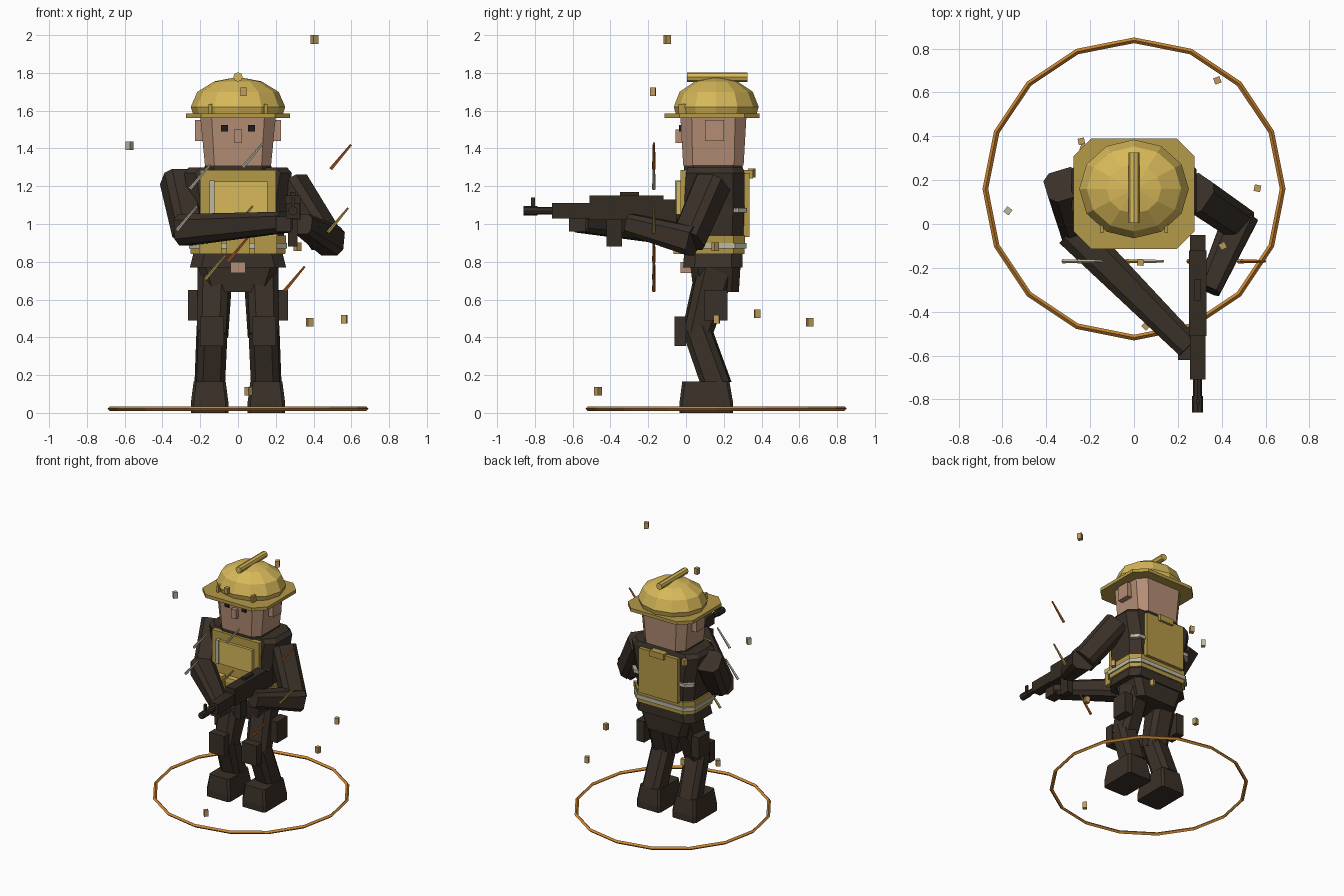
import bpy, bmesh
from math import pi, sin, cos
from mathutils import Vector, Matrix

if "Cube" in bpy.data.objects:
    bpy.data.objects.remove(bpy.data.objects["Cube"])


def material(name, r, g, b):
    m = bpy.data.materials.new(name)
    m.use_nodes = True
    m.diffuse_color = (r, g, b, 1)
    bsdf = m.node_tree.nodes["Principled BSDF"]
    bsdf.inputs["Base Color"].default_value = (r, g, b, 1)
    bsdf.inputs["Roughness"].default_value = 0.8
    return m


YELLOW = material("yellow", .68, .48, .10)
DULL = material("dull yellow", .46, .32, .065)
DARK = material("dark brown", .042, .030, .021)
GUN = material("gun brown", .034, .025, .017)
SKIN = material("skin", .46, .27, .18)
CREAM = material("cream", .50, .48, .36)
ORANGE = material("orange", .62, .24, .03)
RUST = material("rust", .42, .12, .02)
TAN = material("tan", .52, .33, .11)
BLACK = material("near black", .015, .012, .01)


def finish(name, bm, mat):
    bmesh.ops.recalc_face_normals(bm, faces=bm.faces[:])
    me = bpy.data.meshes.new(name)
    bm.to_mesh(me)
    bm.free()
    me.materials.append(mat)
    ob = bpy.data.objects.new(name, me)
    bpy.context.scene.collection.objects.link(ob)
    return ob


def loft(name, mat, rings):
    """Join equal-length loops of points and cap both ends."""
    bm = bmesh.new()
    loops = [[bm.verts.new(p) for p in ring] for ring in rings]
    n = len(loops[0])
    for a, b in zip(loops, loops[1:]):
        for i in range(n):
            j = (i + 1) % n
            bm.faces.new((a[i], a[j], b[j], b[i]))
    bm.faces.new(loops[0])
    bm.faces.new(loops[-1])
    return finish(name, bm, mat)


def octagon(hx, hy, c, d=None):
    d = d or c
    return [(hx, -hy + d), (hx, hy - d), (hx - c, hy), (c - hx, hy),
            (-hx, hy - d), (-hx, d - hy), (c - hx, -hy), (hx - c, -hy)]


def prism(name, mat, *levels):
    """Upright chamfered block; each level is z, half x, front y, back y, chamfer."""
    rings = []
    for z, hx, y0, y1, c in levels:
        rings.append([(x, y + (y0 + y1) / 2, z) for x, y in octagon(hx, (y1 - y0) / 2, c)])
    return loft(name, mat, rings)


def limb(name, mat, a, b, wa, wb, da=None, db=None):
    """Chamfered bar from a to b; w is half width, d half depth."""
    a, b = Vector(a), Vector(b)
    q = (b - a).to_track_quat('Z', 'Y')
    rings = []
    for p, w, d in ((a, wa, da or wa), (b, wb, db or wb)):
        rings.append([p + q @ Vector((x, y, 0)) for x, y in octagon(w, d, w * .4)])
    return loft(name, mat, rings)


def box(name, mat, x, y, z):
    """Box from (low, high) pairs."""
    bm = bmesh.new()
    bmesh.ops.create_cube(bm, size=1)
    for v in bm.verts:
        v.co = [(lo + hi) / 2 + c * (hi - lo) for c, (lo, hi) in zip(v.co, (x, y, z))]
    return finish(name, bm, mat)


def rod(name, mat, a, b, r, sides, r2=None):
    a, b = Vector(a), Vector(b)
    bm = bmesh.new()
    bmesh.ops.create_cone(bm, cap_ends=True, segments=sides, radius1=r,
                          radius2=r if r2 is None else r2, depth=(b - a).length)
    q = (b - a).to_track_quat('Z', 'Y')
    bm.transform(Matrix.Translation((a + b) / 2) @ q.to_matrix().to_4x4())
    return finish(name, bm, mat)


# Helmet: faceted dome, cut-corner brim, crest and clips
dome = [(.235, 1.575), (.25, 1.62), (.215, 1.70), (.125, 1.755), (.02, 1.775)]
loft("helmet_dome", YELLOW,
     [[(r * cos(i * pi / 6), .16 + r * .9 * sin(i * pi / 6), z) for i in range(12)]
      for r, z in dome])
prism("helmet_brim", DULL, (1.56, .275, -.115, .39, .08), (1.585, .275, -.115, .39, .08))
rod("helmet_crest", YELLOW, (0, .005, 1.778), (0, .325, 1.778), .025, 8)

# Head
prism("head", SKIN, (1.31, .175, -.015, .305, .05), (1.57, .20, -.03, .32, .06))
prism("collar", DARK, (1.27, .18, -.01, .30, .05), (1.315, .175, -.01, .30, .05))
box("nose", SKIN, (-.02, .02), (-.055, 0), (1.43, 1.50))
for side, s in (("left", 1), ("right", -1)):
    def mx(lo, hi):
        return tuple(sorted((s * lo, s * hi)))

    box(side + "_eye", BLACK, mx(.053, .09), (-.036, -.02), (1.49, 1.525))
    box(side + "_ear", SKIN, mx(.18, .228), (.10, .20), (1.44, 1.55))
    box(side + "_helmet_clip", DULL, mx(.138, .155), (-.04, .0), (1.575, 1.635))

    # Legs
    limb(side + "_thigh", DARK, (s * .12, .165, .79), (s * .135, .055, .41),
         .085, .078, .10, .075)
    limb(side + "_shin", DARK, (s * .137, .055, .45), (s * .15, .165, .14),
         .078, .076, .072, .075)
    boot = prism(side + "_boot", DARK, (0, .10, -.035, .25, .015),
                 (.05, .10, -.035, .25, .015), (.165, .085, -.02, .23, .015))
    boot.location.x = s * .15
    box(side + "_knee_pad", DARK, mx(.075, .20), (-.062, .0), (.355, .51))
    box(side + "_thigh_pouch", DARK, mx(.20, .265), (.095, .22), (.49, .65))

# Torso, coat hem and pelvis
prism("torso", DARK, (.84, .235, -.01, .30, .06), (1.10, .255, -.01, .31, .06),
      (1.27, .285, .0, .31, .06), (1.30, .26, .01, .30, .06))
prism("coat_hem", DARK, (.77, .255, -.015, .30, .06), (.85, .235, -.01, .30, .06))
prism("pelvis", DARK, (.64, .17, .04, .28, .04), (.80, .22, .02, .29, .04))
box("belt_buckle", SKIN, (-.04, .04), (-.03, .03), (.74, .80))

# Coat trim, vest and pouches
prism("coat_band", DULL, (.84, .25, -.025, .31, .06), (.94, .255, -.025, .312, .06))
prism("reflective_belt", CREAM, (.87, .26, -.034, .32, .06), (.90, .26, -.034, .32, .06))
prism("back_reflector", CREAM, (1.06, .262, .22, .322, .045), (1.085, .262, .22, .322, .045))
box("vest_panel", DULL, (-.20, .20), (-.03, .02), (.93, 1.285))
box("chest_pocket", YELLOW, (-.15, .155), (-.05, -.01), (1.05, 1.225))
box("vest_strap", CREAM, (-.15, -.125), (-.058, -.02), (1.05, 1.23))
for i in (-1, 0, 1):
    x = i * .147
    box(f"belt_pouch_{i + 2}", DULL, (x - .06, x + .06), (-.065, 0), (.84, .95))
    box(f"belt_pouch_flap_{i + 2}", YELLOW, (x - .062, x + .062), (-.07, 0), (.94, .97))
box("back_pack", DULL, (-.165, .165), (.29, .337), (.93, 1.27))
box("back_pack_cap", DULL, (-.06, .06), (.30, .355), (1.24, 1.285))

# Arms
limb("right_upper_arm", DARK, (-.32, .18, 1.24), (-.26, -.02, .96), .085, .08)
limb("right_forearm", DARK, (-.28, -.03, .97), (.25, -.56, 1.01), .083, .058, .083, .055)
box("right_hand", DARK, (.20, .28), (-.62, -.51), (.96, 1.04))
limb("left_upper_arm", DARK, (.28, .14, 1.21), (.47, .01, .91), .085, .08)
limb("left_forearm", DARK, (.49, .04, .91), (.34, -.30, 1.0), .078, .055)

# Rifle
box("rifle_receiver", GUN, (.25, .33), (-.51, -.12), (1.02, 1.15))
box("rifle_stock", GUN, (.255, .325), (-.13, -.05), (1.0, 1.13))
box("rifle_handguard", GUN, (.255, .327), (-.71, -.50), (1.03, 1.11))
box("rifle_magazine", GUN, (.265, .315), (-.42, -.34), (.88, 1.03))
box("rifle_sight", GUN, (.275, .305), (-.35, -.25), (1.14, 1.17))
rod("rifle_barrel", GUN, (.29, -.80, 1.07), (.29, -.70, 1.07), .02, 8)
rod("rifle_muzzle", GUN, (.29, -.86, 1.07), (.29, -.785, 1.07), .025, 8)
box("rifle_front_sight", GUN, (.282, .298), (-.82, -.80), (1.08, 1.14))

# Ground ring
loops = [[((.678 + .013 * cos(t * pi / 2)) * sin(i * pi / 8),
           .16 + (.678 + .013 * cos(t * pi / 2)) * cos(i * pi / 8),
           .022 + .013 * sin(t * pi / 2)) for i in range(16)] for t in range(4)]
bm = bmesh.new()
rows = [[bm.verts.new(p) for p in loop] for loop in loops]
for t in range(4):
    for i in range(16):
        a, b, j = rows[t], rows[(t + 1) % 4], (i + 1) % 16
        bm.faces.new((a[i], a[j], b[j], b[i]))
finish("ground_ring", bm, ORANGE)

# Spark streaks on one upright plane
streaks = [(CREAM, -.20, 1.25), (CREAM, .08, 1.365), (CREAM, -.27, 1.03),
           (DULL, -.12, .77), (DULL, .025, 1.03), (DULL, .53, 1.02),
           (RUST, .545, 1.355), (RUST, .30, .71), (RUST, .0, .865)]
for n, (mat, x, z) in enumerate(streaks):
    rod(f"spark_streak_{n + 1}", mat, (x - .054, -.17, z - .065),
        (x + .054, -.17, z + .065), .010, 5, .006)

# Floating embers
embers = [(TAN, .405, -.10, 1.977), (TAN, .03, -.175, 1.70), (CREAM, -.575, .06, 1.415),
          (TAN, .38, .655, .48), (TAN, .563, .163, .495), (TAN, .055, -.465, .115),
          (TAN, -.24, .377, .525), (TAN, -.23, .348, 1.27), (TAN, .315, .155, .88)]
for n, (mat, x, y, z) in enumerate(embers):
    e = box(f"ember_{n + 1}", mat, (-.015, .015), (-.015, .015), (-.023, .023))
    e.location = (x, y, z)
    e.rotation_euler.z = .5 + n
